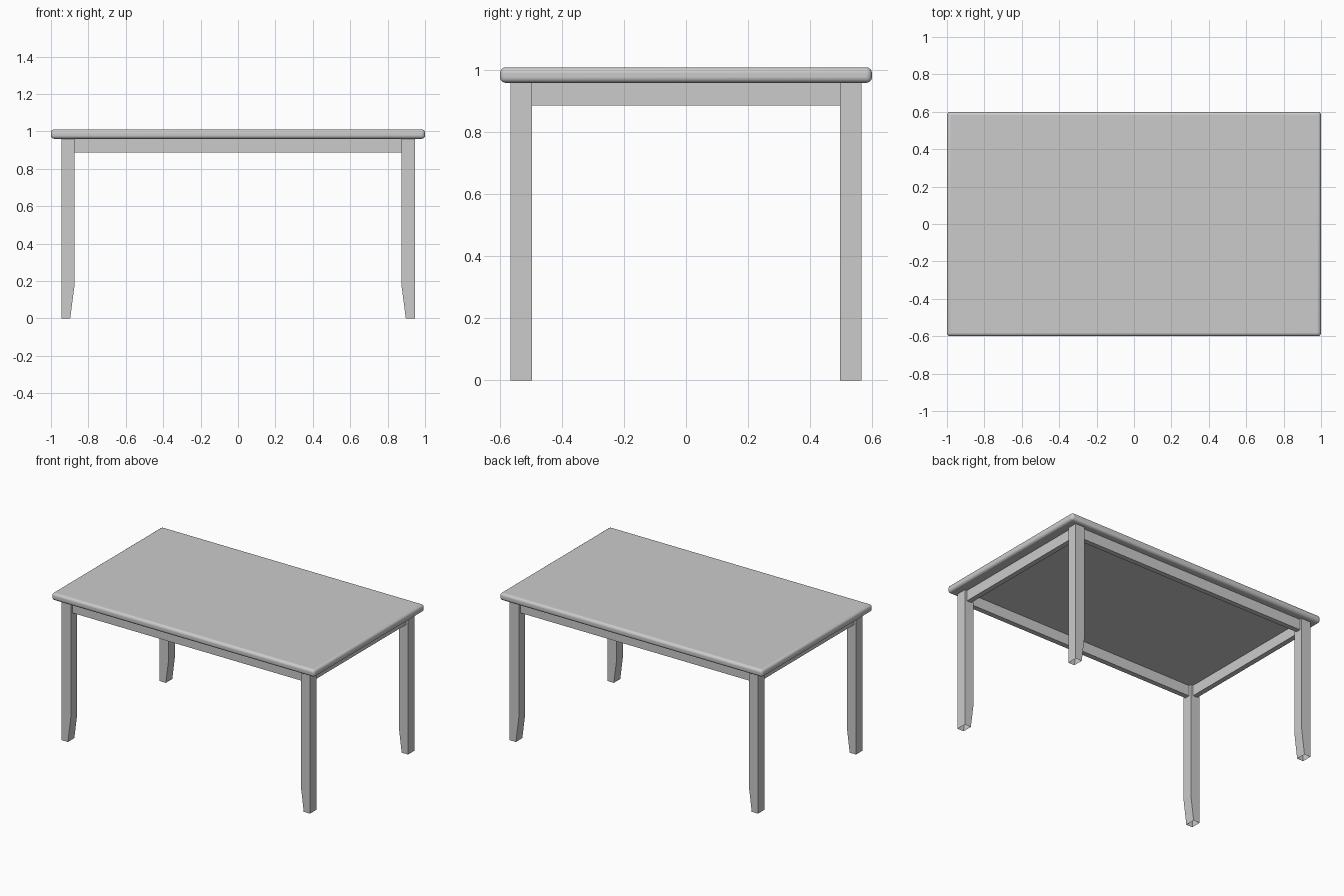
import bpy, bmesh

if "Cube" in bpy.data.objects:
    bpy.data.objects.remove(bpy.data.objects["Cube"])

grey = bpy.data.materials.new("plain grey")
grey.diffuse_color = (0.6, 0.6, 0.6, 1)
grey.use_nodes = True
grey.node_tree.nodes["Principled BSDF"].inputs["Base Color"].default_value = grey.diffuse_color


def finish(name, bm):
    bmesh.ops.recalc_face_normals(bm, faces=bm.faces)
    mesh = bpy.data.meshes.new(name)
    bm.to_mesh(mesh)
    bm.free()
    mesh.materials.append(grey)
    ob = bpy.data.objects.new(name, mesh)
    bpy.context.collection.objects.link(ob)
    return ob


def box(name, lo, hi):
    bm = bmesh.new()
    bmesh.ops.create_cube(bm, size=1)
    for v in bm.verts:
        v.co = [lo[i] if v.co[i] < 0 else hi[i] for i in range(3)]
    return finish(name, bm)


# Table top with softly rounded edges
top = box("table_top", (-1, -0.6, 0.96), (1, 0.6, 1.01))
bevel = top.modifiers.new("rounded edges", "BEVEL")
bevel.width = 0.018
bevel.segments = 4
bpy.context.view_layer.objects.active = top
top.select_set(True)
bpy.ops.object.shade_smooth_by_angle()

# Legs: straight outside, tapered inward side at the foot, open underneath
profile = [(0.945, 0), (0.945, 0.962), (0.875, 0.962), (0.875, 0.17), (0.897, 0)]
for sx, x_name in ((-1, "left"), (1, "right")):
    for sy, y_name in ((-1, "front"), (1, "back")):
        bm = bmesh.new()
        rings = [[bm.verts.new((sx * x, sy * y, z)) for x, z in profile]
                 for y in (0.497, 0.567)]
        for ring in rings:
            bm.faces.new(ring)
        for i in range(4):
            bm.faces.new((rings[0][i], rings[0][i + 1], rings[1][i + 1], rings[1][i]))
        finish(f"{y_name}_{x_name}_leg", bm)

# Apron rails, set back slightly from the outer leg faces
for s, y_name, x_name in ((-1, "front", "left"), (1, "back", "right")):
    ys = sorted((s * 0.515, s * 0.55))
    box(f"{y_name}_apron", (-0.876, ys[0], 0.887), (0.876, ys[1], 0.962))
    xs = sorted((s * 0.893, s * 0.928))
    box(f"{x_name}_apron", (xs[0], -0.498, 0.887), (xs[1], 0.498, 0.962))
